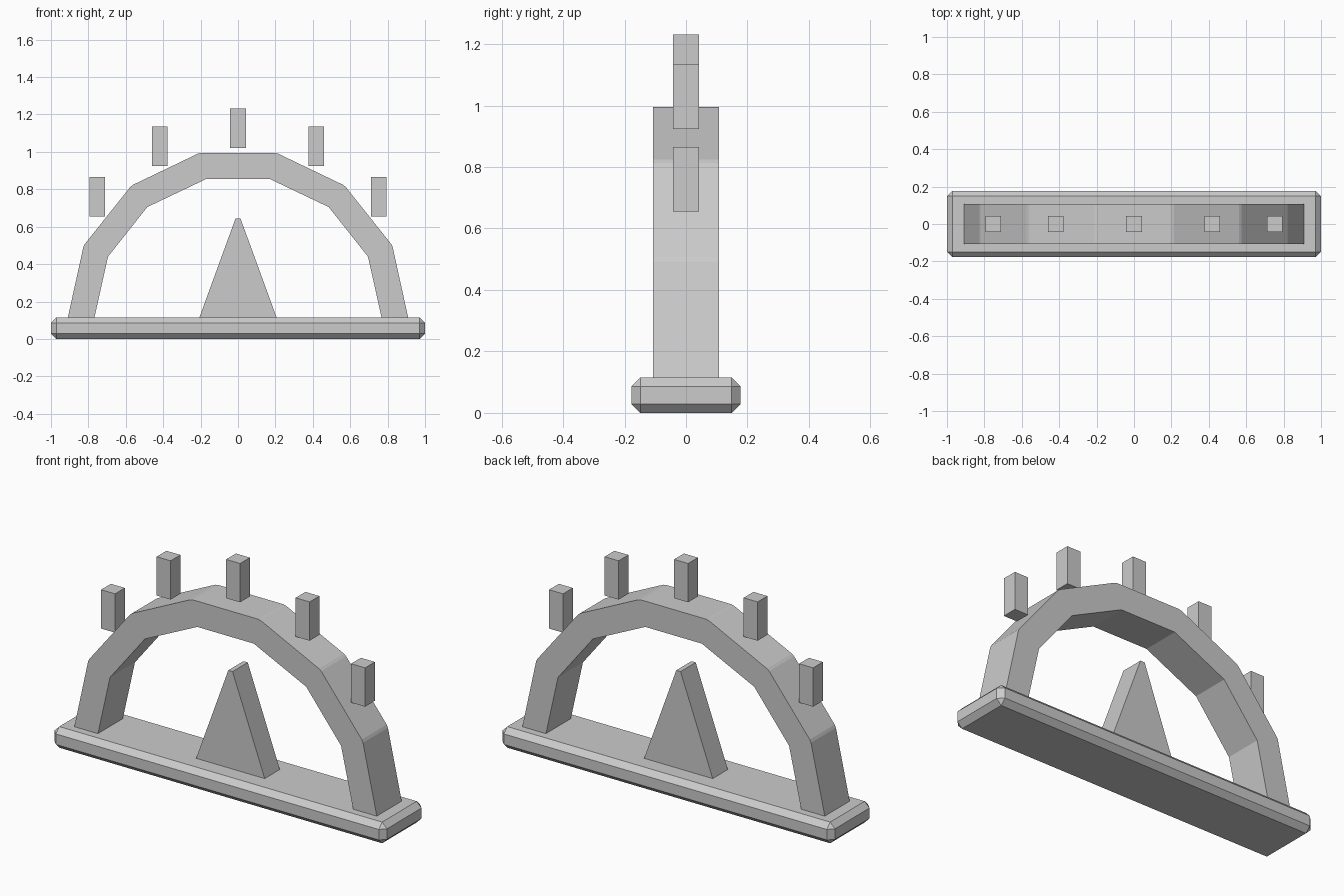
import bpy
import bmesh
from mathutils import Vector

old = bpy.data.objects.get("Cube")
if old:
    bpy.data.objects.remove(old, do_unlink=True)

# Single plain material
GREY = (0.6, 0.6, 0.6, 1)
grey = bpy.data.materials.new("plain_grey")
grey.use_nodes = True
grey.diffuse_color = GREY
grey.node_tree.nodes["Principled BSDF"].inputs["Base Color"].default_value = GREY


def add_object(name, bm):
    bmesh.ops.recalc_face_normals(bm, faces=bm.faces)
    mesh = bpy.data.meshes.new(name)
    bm.to_mesh(mesh)
    bm.free()
    mesh.materials.append(grey)
    obj = bpy.data.objects.new(name, mesh)
    bpy.context.collection.objects.link(obj)
    return obj


def box(name, size, centre):
    bm = bmesh.new()
    bmesh.ops.create_cube(bm, size=1)
    bmesh.ops.scale(bm, vec=size, verts=bm.verts)
    bmesh.ops.translate(bm, vec=centre, verts=bm.verts)
    return add_object(name, bm)


def slab(name, profile, depth):
    """Extrude an x-z outline along y, centred on y = 0."""
    bm = bmesh.new()
    face = bm.faces.new([bm.verts.new((x, -depth / 2, z)) for x, z in profile])
    new = bmesh.ops.extrude_face_region(bm, geom=[face])["geom"]
    verts = [g for g in new if isinstance(g, bmesh.types.BMVert)]
    bmesh.ops.translate(bm, vec=(0, depth, 0), verts=verts)
    return add_object(name, bm)


def mirrored(half):
    return half + [(-x, z) for x, z in reversed(half)]


def clip_corners(points, cut):
    """Replace each inner point of a path with a tiny chamfer."""
    pts = [Vector(p) for p in points]
    out = [points[0]]
    for a, b, c in zip(pts, pts[1:], pts[2:]):
        out += [tuple(b + (a - b).normalized() * cut),
                tuple(b + (c - b).normalized() * cut)]
    return out + [points[-1]]


# Chamfered base plank
base = box("base", (2, 0.355, 0.115), (0, 0, 0.0575))
bevel = base.modifiers.new("chamfer", "BEVEL")
bevel.width = 0.029
bevel.segments = 1

# Faceted arch with slightly clipped outer corners
outer = mirrored([(0.91, 0.113), (0.825, 0.5), (0.57, 0.82), (0.205, 0.995)])
inner = mirrored([(0.768, 0.113), (0.695, 0.44), (0.485, 0.705), (0.17, 0.855)])
slab("arch", clip_corners(outer, 0.009) + inner[::-1], 0.214)

# Central tree wedge
slab("tree", mirrored([(0.207, 0.113), (0.013, 0.645)]), 0.13)

# Candles hovering over the arch
for name, x, z in (("outer", 0.752, 0.76), ("inner", 0.418, 1.029)):
    for side, sign in (("left", 1), ("right", -1)):
        box(f"{name}_candle_{side}", (0.084, 0.084, 0.211), (sign * x, 0, z))
box("centre_candle", (0.084, 0.084, 0.211), (0, 0, 1.126))
